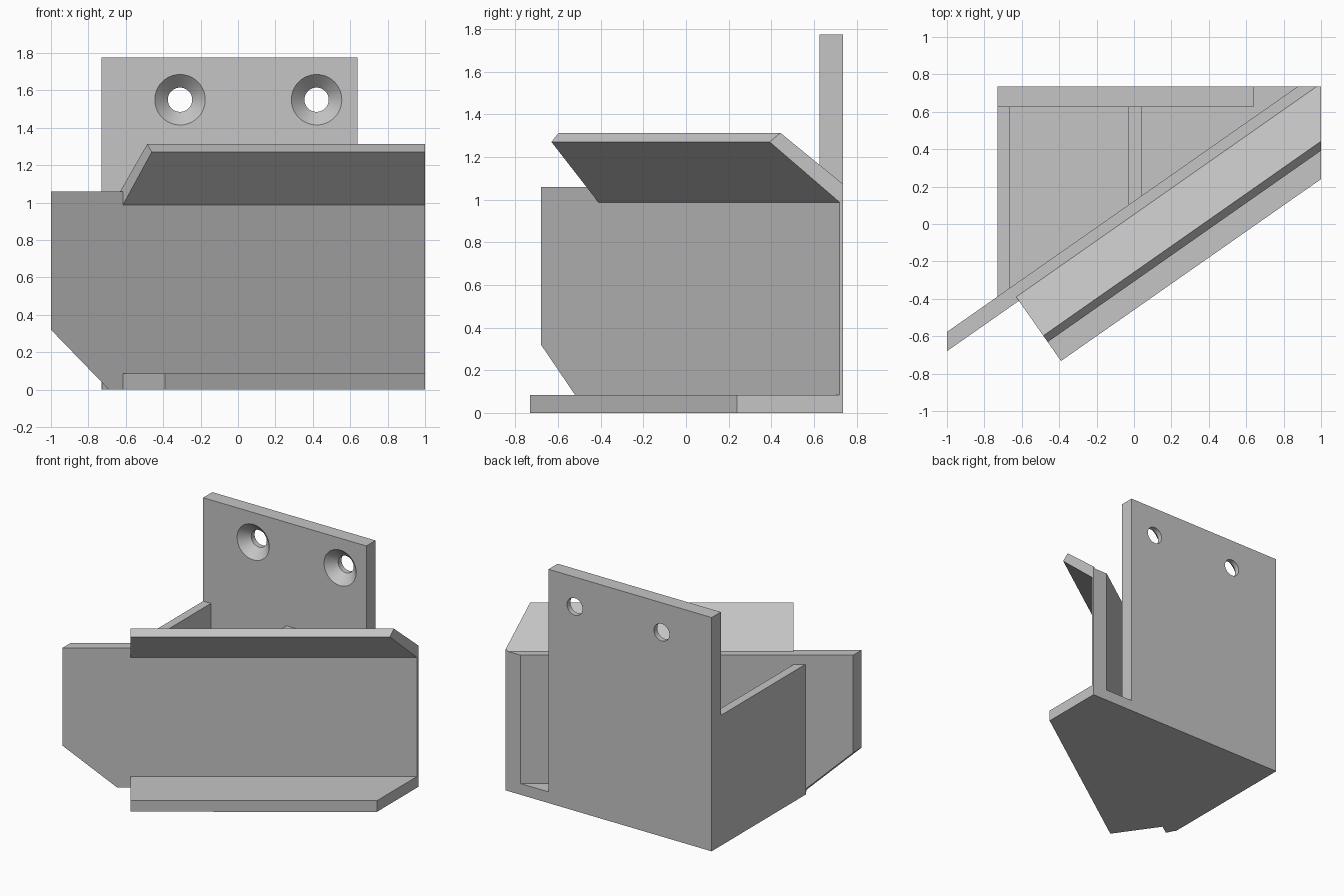
import bpy, bmesh, math
from mathutils import Vector

cube = bpy.data.objects.get("Cube")
if cube:
    bpy.data.objects.remove(cube, do_unlink=True)

grey = bpy.data.materials.new("plain grey")
grey.use_nodes = True
colour = (0.56, 0.56, 0.56, 1)
grey.diffuse_color = colour
grey.node_tree.nodes["Principled BSDF"].inputs["Base Color"].default_value = colour

ANGLE = math.radians(35)
ALONG = Vector((math.cos(ANGLE), math.sin(ANGLE), 0))   # run of the slanted panel
OUT = Vector((math.sin(ANGLE), -math.cos(ANGLE), 0))    # its outward normal
SLOPE = math.tan(ANGLE)
BACK, RIGHT, LEFT = 0.735, 1.0, -0.73
BASE_TOP, WALL_TOP, PANEL_TOP = 0.085, 0.99, 1.06


def panel_front(x):
    return -0.68 + SLOPE * (x + 1)


def panel_back(x):
    return -0.577 + SLOPE * (x + 1)


def finish(name, bm):
    bmesh.ops.recalc_face_normals(bm, faces=bm.faces)
    mesh = bpy.data.meshes.new(name)
    bm.to_mesh(mesh)
    bm.free()
    mesh.materials.append(grey)
    obj = bpy.data.objects.new(name, mesh)
    bpy.context.collection.objects.link(obj)
    return obj


def prism(name, points, sweep, cuts=()):
    """Sweep a flat outline, then trim it by (point, outward normal) planes."""
    bm = bmesh.new()
    face = bm.faces.new([bm.verts.new(p) for p in points])
    swept = bmesh.ops.extrude_face_region(bm, geom=[face])["geom"]
    bmesh.ops.translate(bm, vec=sweep, verts=[v for v in swept if isinstance(v, bmesh.types.BMVert)])
    for co, normal in cuts:
        bmesh.ops.bisect_plane(bm, geom=bm.verts[:] + bm.edges[:] + bm.faces[:],
                               plane_co=co, plane_no=normal, clear_outer=True)
        bmesh.ops.holes_fill(bm, edges=[e for e in bm.edges if e.is_boundary], sides=0)
    return finish(name, bm)


def upright(name, outline, z0, z1, cuts=()):
    return prism(name, [(x, y, z0) for x, y in outline], (0, 0, z1 - z0), cuts)


# Floor with the front shelf
corner = Vector((-0.63, -0.39, 0))
shelf_in = corner + OUT * 0.025
shelf_out = corner + OUT * 0.418
upright("floor", [(LEFT, BACK), (RIGHT, BACK), (RIGHT, 0.24), shelf_out.xy, shelf_in.xy,
                  (-0.69, panel_front(-0.69)), (LEFT, panel_back(LEFT))], 0, BASE_TOP)

# Slanted panel with its lower left corner cut off
upright("slanted_panel", [(-1, panel_front(-1)), (RIGHT, panel_front(RIGHT)), (RIGHT, BACK),
                          (0.875, BACK), (-1, panel_back(-1))], 0, PANEL_TOP,
        [((-1, 0, 0.32), (-0.32, 0, -0.31))])

# Flared lip along the top of the panel
lip_profile = [(0, PANEL_TOP), (0.253, 1.313), (0.294, 1.27), (0.025, 0.987), (0, 0.987)]
prism("flared_lip", [corner + OUT * d + Vector((0, 0, z)) for d, z in lip_profile],
      ALONG * 2.5, [((RIGHT, 0, 0), (1, 0, 0)), ((0, BACK, 0), (0, 1, 0))])

# Side wall and inner rib joining the panel to the back plate
for name, x0, x1 in (("side_wall", LEFT, -0.665), ("inner_rib", -0.03, 0.04)):
    upright(name, [(x0, 0.64), (x0, panel_back(x0) - 0.01), (x1, panel_back(x1) - 0.01), (x1, 0.64)],
            0.01 if x0 > LEFT else 0, WALL_TOP)

# Mounting plate with two countersunk holes
plate = upright("mounting_plate", [(LEFT, 0.625), (0.64, 0.625), (0.64, BACK), (LEFT, BACK)], 0, 1.775)
hole_profile = [(0, 0.615), (0.145, 0.615), (0.065, 0.695), (0.065, 0.8), (0, 0.8)]
for x in (-0.31, 0.42):
    centre = Vector((x, 0, 1.55))
    bm = bmesh.new()
    verts = [bm.verts.new(centre + Vector((r, y, 0))) for r, y in hole_profile]
    edges = [bm.edges.new(pair) for pair in zip(verts, verts[1:])]
    bmesh.ops.spin(bm, geom=verts + edges, cent=centre, axis=(0, 1, 0),
                   angle=math.tau, steps=48)
    bmesh.ops.remove_doubles(bm, verts=bm.verts, dist=0.0005)
    cutter = finish("hole_cutter", bm)
    bpy.context.view_layer.objects.active = plate
    drill = plate.modifiers.new("drill", "BOOLEAN")
    drill.operation, drill.solver, drill.object = "DIFFERENCE", "EXACT", cutter
    bpy.ops.object.modifier_apply(modifier=drill.name)
    bpy.data.objects.remove(cutter, do_unlink=True)

bpy.ops.object.select_all(action="DESELECT")
plate.select_set(True)
bpy.context.view_layer.objects.active = plate
bpy.ops.object.shade_smooth_by_angle(angle=math.radians(30))
